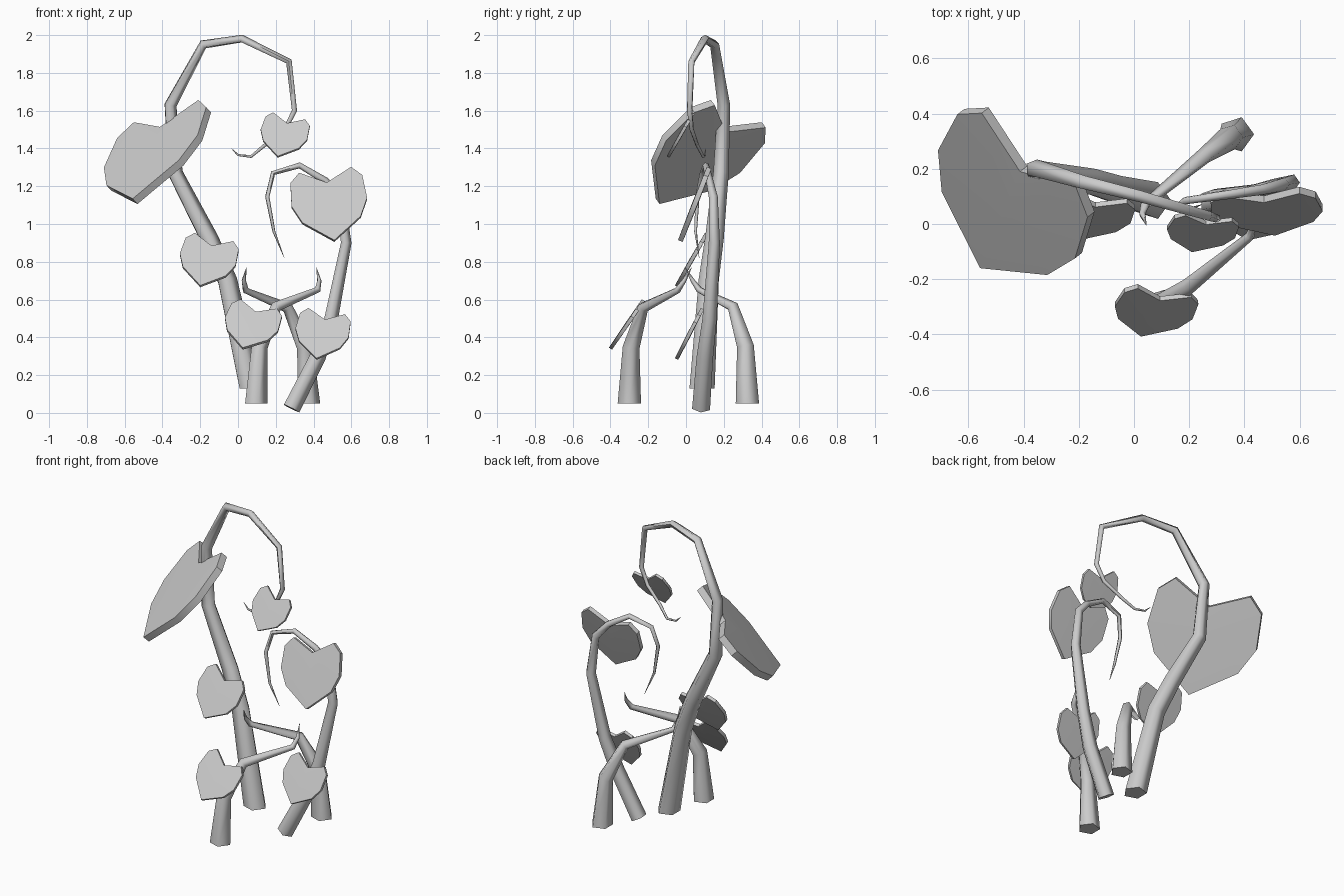
import bpy, bmesh, math
from mathutils import Vector

if "Cube" in bpy.data.objects:
    bpy.data.objects.remove(bpy.data.objects["Cube"])

SIDES = 5
# right half of the heart outline: u across, v from tip (0) to notch (1)
HALF = [(0.47, 0.36), (0.61, 0.66), (0.58, 1.06), (0.42, 1.22)]


def finish(bm, name, angle):
    bmesh.ops.recalc_face_normals(bm, faces=bm.faces)
    me = bpy.data.meshes.new(name)
    bm.to_mesh(me)
    bm.free()
    ob = bpy.data.objects.new(name, me)
    bpy.context.collection.objects.link(ob)
    bpy.ops.object.select_all(action='DESELECT')
    ob.select_set(True)
    bpy.context.view_layer.objects.active = ob
    bpy.ops.object.shade_smooth_by_angle(angle=math.radians(angle))
    return ob


def vine(name, pts, flat_base=True):
    """Tapered tube through (x, y, z, radius) points, closed to a thin tip."""
    bm = bmesh.new()
    pos = [Vector(p[:3]) for p in pts]
    last = len(pts) - 1
    rings = []
    side = Vector((1, 0, 0))
    for i, p in enumerate(pos):
        d_in = (p - pos[max(i - 1, 0)]).normalized()
        d_out = (pos[min(i + 1, last)] - p).normalized()
        t = (d_in + d_out).normalized()
        if i == 0 and flat_base:
            t = Vector((0, 0, 1))
        side = (side - t * side.dot(t)).normalized()
        up = t.cross(side)
        ring = []
        for k in range(SIDES):
            a = 2 * math.pi * k / SIDES
            ring.append(bm.verts.new(p + (side * math.cos(a) + up * math.sin(a)) * pts[i][3]))
        rings.append(ring)
    for r0, r1 in zip(rings, rings[1:]):
        for k in range(SIDES):
            j = (k + 1) % SIDES
            bm.faces.new((r0[k], r0[j], r1[j], r1[k]))
    bm.faces.new(rings[0])
    bm.faces.new(rings[-1])
    return finish(bm, name, 75)


def leaf(name, tip, notch, normal):
    """Thick heart from its tip to its notch, facing along normal."""
    tip, notch = Vector(tip), Vector(notch)
    axis = notch - tip
    size = axis.length
    n = Vector(normal)
    n = (n - axis * (n.dot(axis) / size ** 2)).normalized()
    across = axis.cross(n)
    thick = n * size * 0.08
    outline = [(0, 0)] + HALF + [(0, 1)] + [(-u, v) for u, v in reversed(HALF)]
    bm = bmesh.new()
    front, back = [], []
    for u, v in outline:
        p = tip + across * u + axis * v
        front.append(bm.verts.new(p + thick / 2))
        back.append(bm.verts.new(p - thick / 2))
    # slightly raised middle
    mid = tip + axis * 0.65
    for ring, off in ((front, 0.6), (back, -0.6)):
        c = bm.verts.new(mid + thick * off)
        for a, b in zip(ring, ring[1:] + ring[:1]):
            bm.faces.new((a, b, c))
    for i in range(len(outline)):
        j = (i + 1) % len(outline)
        bm.faces.new((front[i], front[j], back[j], back[i]))
    return finish(bm, name, 40)


# Tall left vine arching over the top
vine("tall_vine", [
    (0.065, 0.085, 0.13, 0.07), (-0.06, 0.12, 0.70, 0.056), (-0.155, 0.15, 0.92, 0.052),
    (-0.335, 0.185, 1.27, 0.043), (-0.36, 0.20, 1.63, 0.035), (-0.185, 0.15, 1.95, 0.026),
    (0.02, 0.10, 1.98, 0.022), (0.27, 0.03, 1.86, 0.018), (0.30, 0.02, 1.60, 0.015),
    (0.25, 0.03, 1.50, 0.012), (0.14, 0.06, 1.415, 0.010), (0.07, 0.09, 1.357, 0.008),
    (0.00, 0.10, 1.365, 0.006), (-0.035, 0.105, 1.40, 0.001)])

# Right vine hooking over to the middle
vine("hooked_vine", [
    (0.28, 0.08, 0.025, 0.05), (0.42, 0.10, 0.30, 0.046), (0.49, 0.125, 0.50, 0.040),
    (0.57, 0.15, 0.90, 0.031), (0.54, 0.145, 1.14, 0.025), (0.46, 0.125, 1.23, 0.020),
    (0.325, 0.105, 1.31, 0.017), (0.185, 0.085, 1.27, 0.014), (0.155, 0.06, 1.145, 0.012),
    (0.19, 0.05, 0.96, 0.008), (0.245, 0.07, 0.82, 0.001)], flat_base=False)

# Two short vines, the back one turned half round from the front one
short = [
    (0.09, -0.30, 0.05, 0.065), (0.11, -0.29, 0.35, 0.047), (0.20, -0.225, 0.56, 0.031),
    (0.42, -0.045, 0.65, 0.018), (0.43, -0.01, 0.70, 0.012), (0.415, 0.03, 0.77, 0.001)]
vine("short_vine_front", short)
vine("short_vine_back", [(0.46 - x, 0.025 - y, z, r) for x, y, z, r in short])

# Heart-shaped leaves
leaf("large_leaf", (-0.545, -0.15, 1.12), (-0.40, 0.20, 1.50), (-0.60, -0.48, 0.64))
leaf("right_leaf", (0.51, -0.03, 0.91), (0.47, 0.09, 1.215), (0, -1, 0.39))
leaf("front_short_leaf", (0.025, -0.40, 0.34), (0.095, -0.27, 0.53), (0, -1, 0.65))
leaf("low_right_leaf", (0.415, -0.05, 0.285), (0.46, 0.055, 0.49), (0, -1, 0.54))
leaf("middle_leaf", (-0.20, -0.05, 0.67), (-0.14, 0.07, 0.88), (0, -1, 0.57))
leaf("upper_leaf", (0.21, -0.095, 1.355), (0.26, 0.005, 1.53), (0, -1, 0.57))
